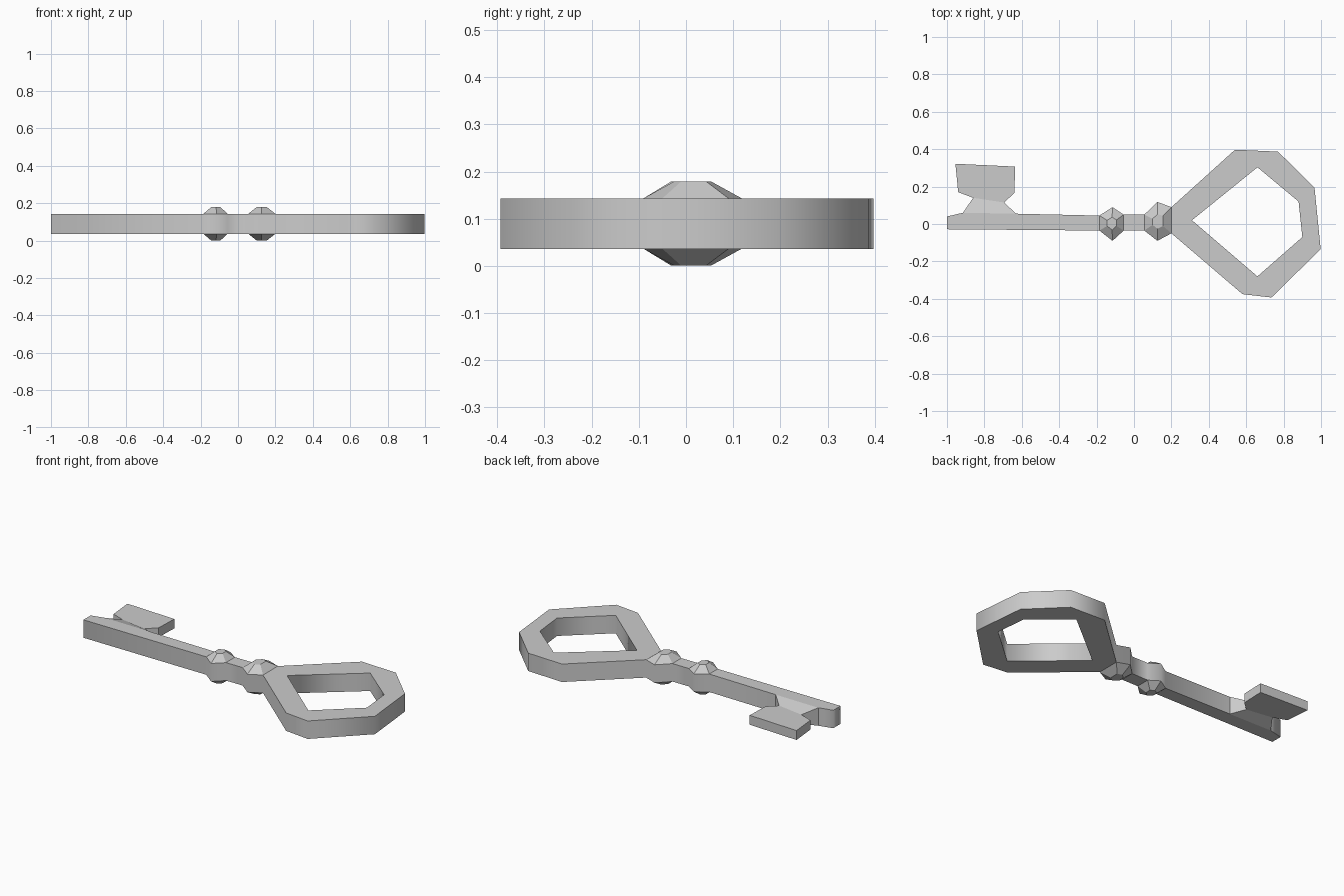
import bpy, bmesh

if "Cube" in bpy.data.objects:
    bpy.data.objects.remove(bpy.data.objects["Cube"])

MID = 0.09      # height of the key's centre plane
HALF = 0.0535   # half thickness of the body


def flat_shape(name, loops, half):
    """Extruded flat shape; the first loop is the outline, the others are holes."""
    cu = bpy.data.curves.new(name, 'CURVE')
    cu.dimensions = '2D'
    cu.fill_mode = 'BOTH'
    cu.extrude = half
    for loop in loops:
        sp = cu.splines.new('POLY')
        sp.points.add(len(loop) - 1)
        for p, (x, y) in zip(sp.points, loop):
            p.co = (x, y, 0, 1)
        sp.use_cyclic_u = True
    ob = bpy.data.objects.new(name, cu)
    ob.location.z = MID
    bpy.context.collection.objects.link(ob)
    bpy.ops.object.select_all(action='DESELECT')
    ob.select_set(True)
    bpy.context.view_layer.objects.active = ob
    bpy.ops.object.convert(target='MESH')


def loft(name, rings, cap_start=True):
    """Skin matching rings of points and cap the ends."""
    bm = bmesh.new()
    rows = [[bm.verts.new(p) for p in r] for r in rings]
    n = len(rows[0])
    for a, b in zip(rows, rows[1:]):
        for i in range(n):
            j = (i + 1) % n
            bm.faces.new((a[i], a[j], b[j], b[i]))
    if cap_start:
        bm.faces.new(rows[0][::-1])
    bm.faces.new(rows[-1])
    bmesh.ops.recalc_face_normals(bm, faces=bm.faces)
    me = bpy.data.meshes.new(name)
    bm.to_mesh(me)
    bm.free()
    ob = bpy.data.objects.new(name, me)
    bpy.context.collection.objects.link(ob)


# Plan outlines of the two collars on the shaft
collars = [
    [(-0.185, -0.035), (-0.115, -0.09), (-0.055, -0.035),
     (-0.055, 0.05), (-0.115, 0.09), (-0.185, 0.045)],
    [(0.055, -0.035), (0.125, -0.09), (0.2, -0.05),
     (0.2, 0.09), (0.125, 0.118), (0.055, 0.05)],
]

# Shaft, collars and bow as one flat outline with a hole
bow = [(0.58, -0.375), (0.735, -0.393), (0.998, -0.135),
       (0.965, 0.195), (0.77, 0.387), (0.54, 0.397)]
hole = [(0.31, 0.02), (0.66, 0.303), (0.88, 0.12), (0.90, -0.07), (0.66, -0.28)]
outline = ([(-1, -0.028)] + collars[0][:3] + collars[1][:3] + bow
           + collars[1][3:] + collars[0][3:]
           + [(-0.63, 0.055), (-0.915, 0.06), (-1, 0.04)])
flat_shape("shaft_and_bow", [outline, hole], HALF)

# Faceted crowns above and below each collar
for i, c in enumerate(collars):
    cx = sum(p[0] for p in c) / 6
    cy = sum(p[1] for p in c) / 6
    for side, s in (("top", 1), ("bottom", -1)):
        base = [(x, y, MID + s * HALF) for x, y in c]
        tip = [(cx + (x - cx) * 0.38, cy + (y - cy) * 0.38, MID + s * 0.089) for x, y in c]
        loft(f"collar_{i + 1}_{side}", [base, tip], cap_start=False)

# Bit: neck tapering from the shaft into a thinner plate
rows = [((-0.915, 0.06), (-0.63, 0.055), HALF),
        ((-0.86, 0.14), (-0.695, 0.115), 0.028),
        ((-0.94, 0.17), (-0.64, 0.165), 0.028),
        ((-0.955, 0.322), (-0.635, 0.307), 0.028)]
loft("bit", [[(*a, MID - h), (*b, MID - h), (*b, MID + h), (*a, MID + h)]
             for a, b, h in rows])
